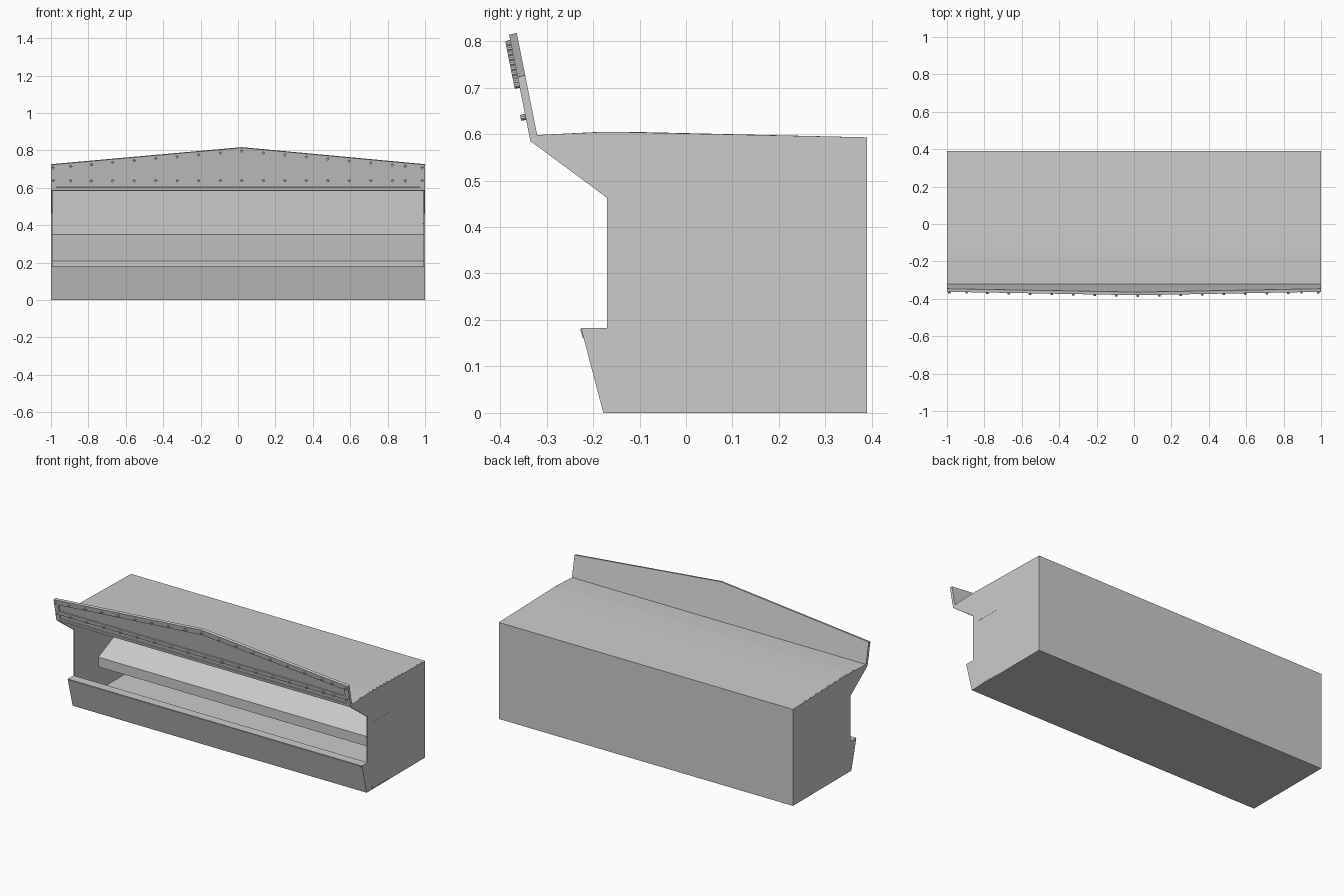
import bpy, bmesh
from mathutils import Vector, Matrix

if "Cube" in bpy.data.objects:
    bpy.data.objects.remove(bpy.data.objects["Cube"])


def make(name, bm):
    bmesh.ops.recalc_face_normals(bm, faces=bm.faces)
    me = bpy.data.meshes.new(name)
    bm.to_mesh(me)
    bm.free()
    ob = bpy.data.objects.new(name, me)
    bpy.context.collection.objects.link(ob)
    return ob


def prism(bm, a, b):
    """Solid between two matching outlines."""
    va = [bm.verts.new(p) for p in a]
    vb = [bm.verts.new(p) for p in b]
    bm.faces.new(va)
    bm.faces.new(vb[::-1])
    for i in range(len(va)):
        j = (i + 1) % len(va)
        bm.faces.new((va[i], vb[i], vb[j], va[j]))


def extrude(name, profile, x0, x1):
    """Extrude a (y, z) profile along x."""
    bm = bmesh.new()
    prism(bm, [(x0, y, z) for y, z in profile], [(x1, y, z) for y, z in profile])
    return make(name, bm)


# Side walls
SIDE = [(-.178, 0), (.39, 0), (.39, .593), (-.17, .605), (-.32, .598),
        (-.335, .585), (-.17, .463), (-.17, .183), (-.226, .183)]
WALL = .008
extrude("side_wall_left", SIDE, -1, -1 + WALL)
extrude("side_wall_right", SIDE, 1 - WALL, 1)

# Casing between the walls
IN = 1 - WALL
extrude("floor", [(-.178, 0), (.39, 0), (.39, .006), (-.178, .006)], -IN, IN)
extrude("back_wall", [(.378, 0), (.39, 0), (.39, .593), (.378, .593)], -IN, IN)
roof = extrude("roof", [(.39, .593), (0, .602), (-.13, .605), (-.2, .604), (-.32, .598),
                        (-.335, .585), (-.2, .592), (.39, .583)], -IN, IN)
extrude("front_lip", [(-.178, 0), (-.226, .183), (-.17, .183), (-.17, .176),
                      (-.214, .176), (-.168, .006), (-.168, 0)], -IN, IN)
extrude("lip_trim", [(-.219, .16), (-.222, .16), (-.2275, .18), (-.224, .18)], -IN, IN)

# Sloping display deck with a front fascia
extrude("display_deck", [(.06, .15), (.06, .21), (.378, .35), (.378, .335),
                         (.07, .2), (.07, .15)], -IN, IN)

# Bracket plates that just break through the right wall
extrude("upper_bracket", [(-.12, .410), (.04, .410), (.04, .413), (-.12, .413)], .985, 1.001)
extrude("lower_bracket", [(-.125, .004), (.04, .004), (.04, .007), (-.122, .007),
                          (-.122, .025), (-.125, .025)], .985, 1.001)

# Header board, leaning forward, with a peaked top
BACKWARD = Vector((0, 1, .2)).normalized()
PEAK = .02


def on_board(x, z, depth):
    return Vector((x, -.335 - .2 * (z - .585), z)) + BACKWARD * depth


def slab(name, outlines, d0, d1):
    bm = bmesh.new()
    for pts in outlines:
        prism(bm, [on_board(x, z, d0) for x, z in pts],
              [on_board(x, z, d1) for x, z in pts])
    return make(name, bm)


def top_z(x):
    end = -1 if x < PEAK else 1
    return .814 - .091 * (x - PEAK) / (end - PEAK)


slab("header_board", [[(-1, .585), (1, .585), (1, top_z(1)), (PEAK, top_z(PEAK)),
                       (-1, top_z(-1))]], .006, .017)
B = .972
slab("header_frame", [
    [(-B, .585), (B, .585), (B, .602), (-B, .602)],
    [(-B, .628), (B, .628), (B, .652), (-B, .652)],
    [(-1, .585), (-B, .585), (-B, top_z(-B)), (-1, top_z(-1))],
    [(B, .585), (1, .585), (1, top_z(1)), (B, top_z(B))],
    [(-B, top_z(-B) - .031), (PEAK, .781), (PEAK, .814), (-B, top_z(-B))],
    [(PEAK, .781), (B, top_z(B) - .031), (B, top_z(B)), (PEAK, .814)]], 0, .006)

# Bulb studs along the top edge and the middle rail
bm = bmesh.new()
rot = BACKWARD.to_track_quat('Z', 'Y').to_matrix().to_4x4()
xs = [-.988, -.895] + [PEAK + .115 * i for i in range(-7, 8)] + [.895, .985]
for x in xs:
    for z in (top_z(x) - .018, .637):
        bmesh.ops.create_cone(bm, cap_ends=True, segments=10, radius1=.006, radius2=.007,
                              depth=.012,
                              matrix=Matrix.Translation(on_board(x, z, -.005)) @ rot)
studs = make("header_studs", bm)

# Smooth the rounded parts
for ob in (roof, studs):
    bpy.ops.object.select_all(action='DESELECT')
    ob.select_set(True)
    bpy.context.view_layer.objects.active = ob
    bpy.ops.object.shade_smooth_by_angle()
